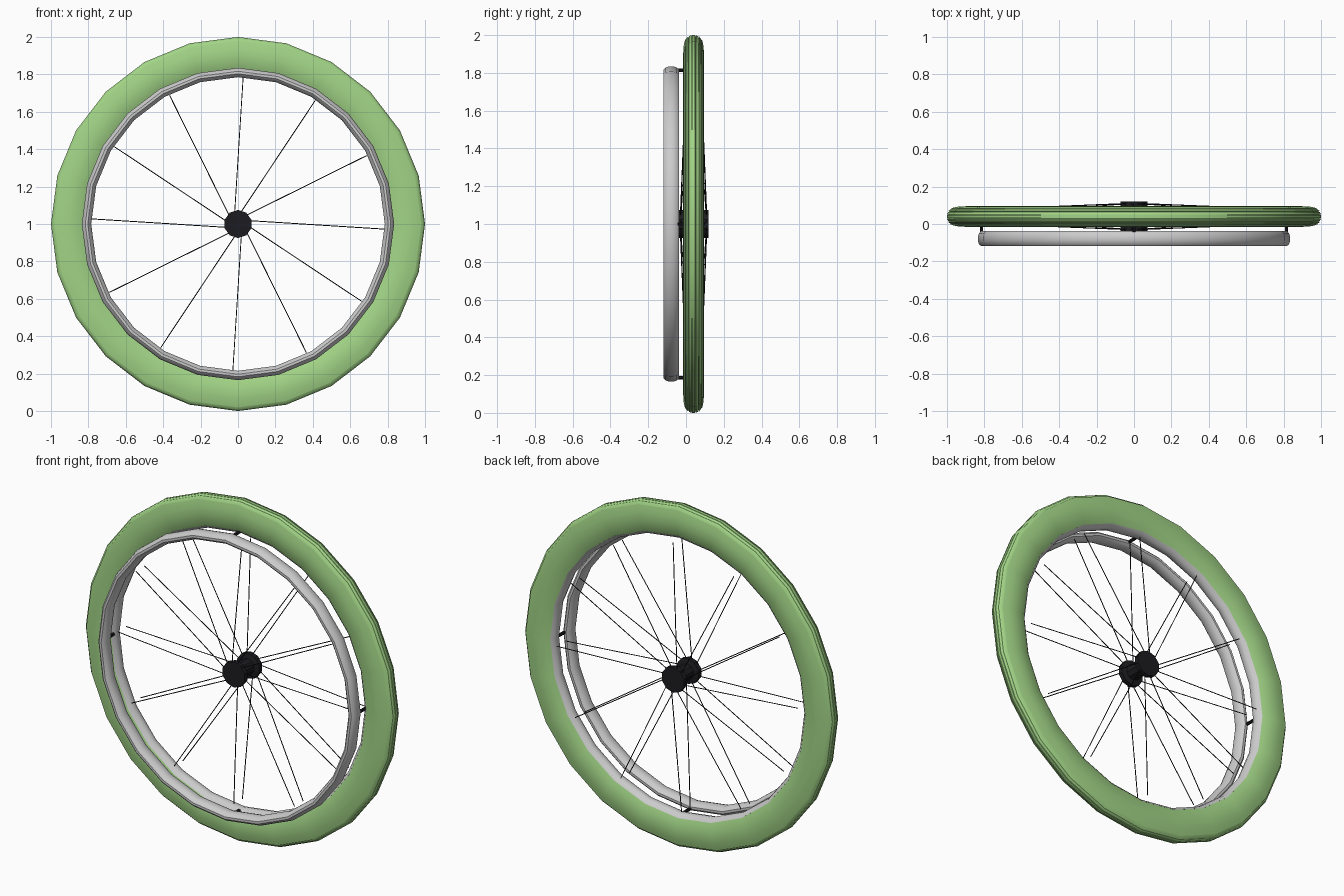
import bpy, bmesh
from math import sin, cos, pi, radians
from mathutils import Vector

if "Cube" in bpy.data.objects:
    bpy.data.objects.remove(bpy.data.objects["Cube"])

CZ, CY = 1.0, 0.04      # wheel centre height and tyre centre plane


def material(name, col):
    m = bpy.data.materials.new(name)
    m.diffuse_color = (*col, 1)
    m.use_nodes = True
    m.node_tree.nodes["Principled BSDF"].inputs["Base Color"].default_value = m.diffuse_color
    return m


GREEN = material("tyre_green", (0.36, 0.66, 0.24))
BLACK = material("black", (0.012, 0.012, 0.015))


def finish(bm, name, mat=None, smooth=None):
    bmesh.ops.recalc_face_normals(bm, faces=bm.faces[:])
    me = bpy.data.meshes.new(name)
    bm.to_mesh(me)
    bm.free()
    ob = bpy.data.objects.new(name, me)
    bpy.context.collection.objects.link(ob)
    if mat:
        me.materials.append(mat)
    if smooth:
        bpy.ops.object.select_all(action='DESELECT')
        ob.select_set(True)
        bpy.context.view_layer.objects.active = ob
        bpy.ops.object.shade_smooth_by_angle(angle=radians(smooth))
    return ob


def lathe(name, profile, sides, mat=None, smooth=None, closed=True):
    """Spin a (y, radius) profile around the axle."""
    bm = bmesh.new()
    rings = [[bm.verts.new((r * sin(2 * pi * i / sides), y, CZ + r * cos(2 * pi * i / sides)))
              for y, r in profile] for i in range(sides)]
    n = len(profile)
    for i in range(sides):
        a, b = rings[i], rings[(i + 1) % sides]
        for j in range(n if closed else n - 1):
            k = (j + 1) % n
            bm.faces.new((a[j], a[k], b[k], b[j]))
    if not closed:
        bm.faces.new([r[0] for r in rings])
        bm.faces.new([r[-1] for r in rings])
    return finish(bm, name, mat, smooth)


def rod(bm, p, q, radius, sides):
    p, q = Vector(p), Vector(q)
    d = q - p
    mtx = d.to_track_quat('Z', 'Y').to_matrix().to_4x4()
    mtx.translation = (p + q) / 2
    bmesh.ops.create_cone(bm, cap_ends=True, segments=sides, radius1=radius,
                          radius2=radius, depth=d.length, matrix=mtx)


# tyre: rounded sidewalls and a tread with narrow grooves
half = [(0.035, 0.825), (0.048, 0.855), (0.055, 0.90), (0.053, 0.94), (0.046, 0.972)]
for y, r in [(0.042, 0.980), (0.027, 0.993), (0.010, 1.0)]:
    half += [(y + 0.002, r), (y + 0.001, r - 0.007), (y - 0.001, r - 0.007), (y - 0.002, r)]
tyre = [(CY + y, r) for y, r in half] + [(CY - y, r) for y, r in reversed(half)]
lathe("tyre", tyre + [(CY, 0.83)], 24, GREEN, 35)

# grey wheel rim lining the inside of the tyre
rim = [(0.036, 0.826), (0.022, 0.810), (0, 0.804), (-0.022, 0.810), (-0.036, 0.826), (0, 0.835)]
lathe("wheel_rim", [(CY + y, r) for y, r in rim], 24, None, 35)

# hand rim: flattened oval tube
oval = [(-0.078 + 0.042 * cos(a), 0.81 + 0.026 * sin(a))
        for a in (2 * pi * (k + 0.5) / 12 for k in range(12))]
lathe("hand_rim", oval, 24, None, 35)

# hub with two flanges
lathe("hub", [(-0.04, 0.075), (-0.014, 0.075), (-0.008, 0.045),
              (0.088, 0.045), (0.094, 0.075), (0.12, 0.075)], 10, BLACK, None, closed=False)

# spokes: matching sets from both flanges
bm = bmesh.new()
for side in (-1, 1):
    for k in range(12):
        a, b = radians(30 * k + 15), radians(30 * k - 2)
        rod(bm, (0.068 * cos(a), CY + side * 0.069, CZ + 0.068 * sin(a)),
            (0.78 * cos(b), CY + side * 0.04, CZ + 0.78 * sin(b)), 0.0025, 6)
finish(bm, "spokes", BLACK)

# four posts holding the hand rim
bm = bmesh.new()
for k in range(4):
    x, z = 0.815 * cos(k * pi / 2), CZ + 0.815 * sin(k * pi / 2)
    rod(bm, (x, -0.06, z), (x, 0.012, z), 0.009, 8)
finish(bm, "hand_rim_posts", BLACK)
